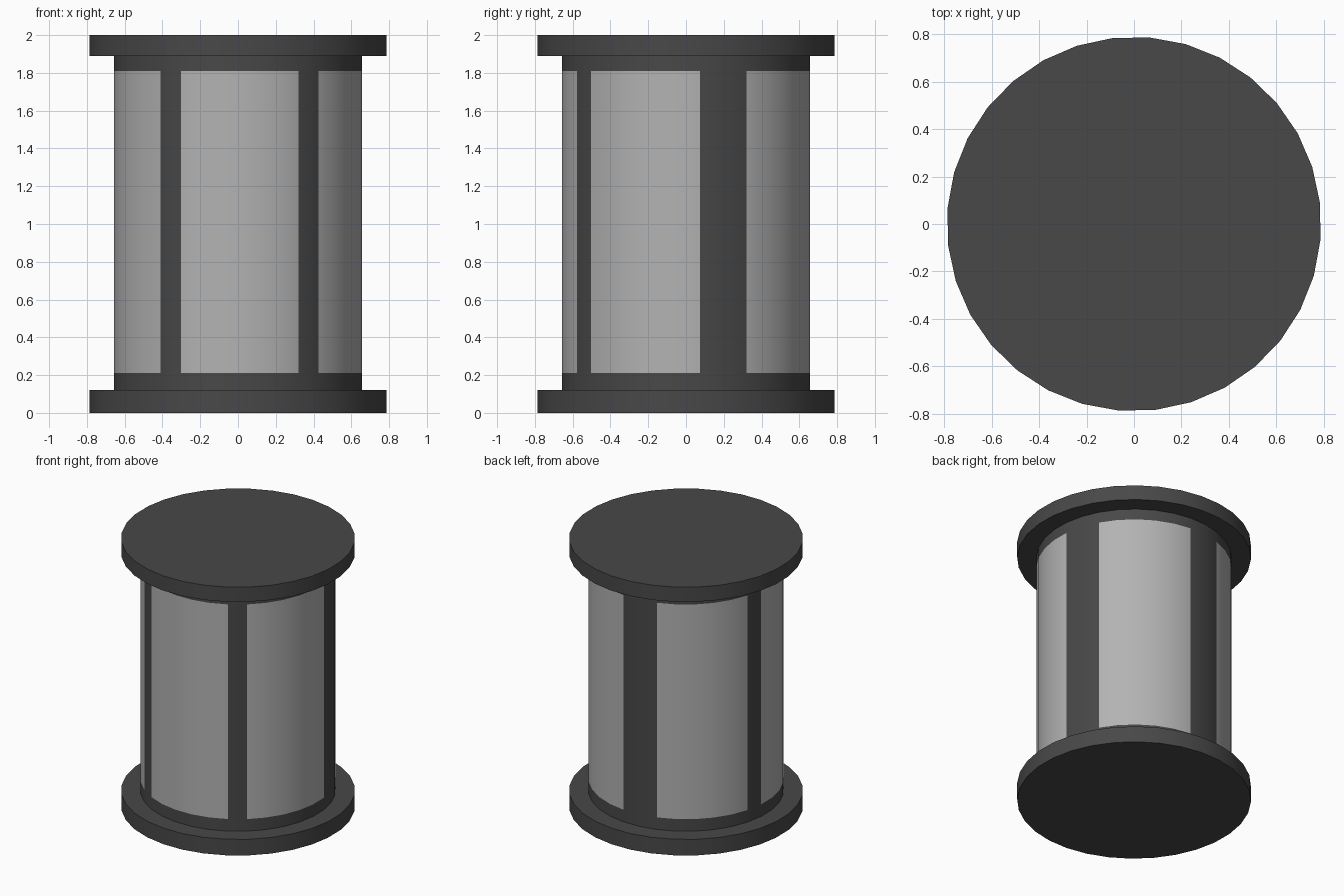
import bpy, bmesh
from math import cos, sin, radians

if "Cube" in bpy.data.objects:
    bpy.data.objects.remove(bpy.data.objects["Cube"])

SIDES = 32
OFFSET = radians(6.5)
STEP = radians(360 / SIDES)


def material(name, v):
    m = bpy.data.materials.new(name)
    m.diffuse_color = (v, v, v, 1)
    m.use_nodes = True
    m.node_tree.nodes["Principled BSDF"].inputs["Base Color"].default_value = m.diffuse_color
    return m


dark = material("dark_frame", 0.065)
light = material("light_panel", 0.45)


def ring_stack(name, profile, capped, face_mat=lambda row, k: 0):
    """Revolve (radius, z) pairs into a 32-sided solid."""
    bm = bmesh.new()
    rings = [[bm.verts.new((r * cos(OFFSET + k * STEP), r * sin(OFFSET + k * STEP), z))
              for k in range(SIDES)] for r, z in profile]
    for row, (a, b) in enumerate(zip(rings, rings[1:])):
        for k in range(SIDES):
            n = (k + 1) % SIDES
            bm.faces.new((a[k], a[n], b[n], b[k])).material_index = face_mat(row, k)
    if capped:
        bm.faces.new(rings[0][::-1])
        bm.faces.new(rings[-1])
    mesh = bpy.data.meshes.new(name)
    bm.to_mesh(mesh)
    bm.free()
    mesh.materials.append(dark)
    mesh.materials.append(light)
    ob = bpy.data.objects.new(name, mesh)
    bpy.context.collection.objects.link(ob)
    bpy.ops.object.select_all(action='DESELECT')
    ob.select_set(True)
    bpy.context.view_layer.objects.active = ob
    bpy.ops.object.shade_smooth_by_angle(angle=radians(30))
    return ob


# End discs
ring_stack("bottom_disc", [(0.79, 0), (0.79, 0.12)], True)
ring_stack("top_disc", [(0.79, 1.89), (0.79, 2.0)], True)

# Drum with five flush light panels between dark uprights
uprights = {0, 1, 7, 8, 14, 20, 26}
ring_stack("drum", [(0.66, z) for z in (0.12, 0.21, 1.81, 1.89)], False,
           lambda row, k: int(row == 1 and k not in uprights))
